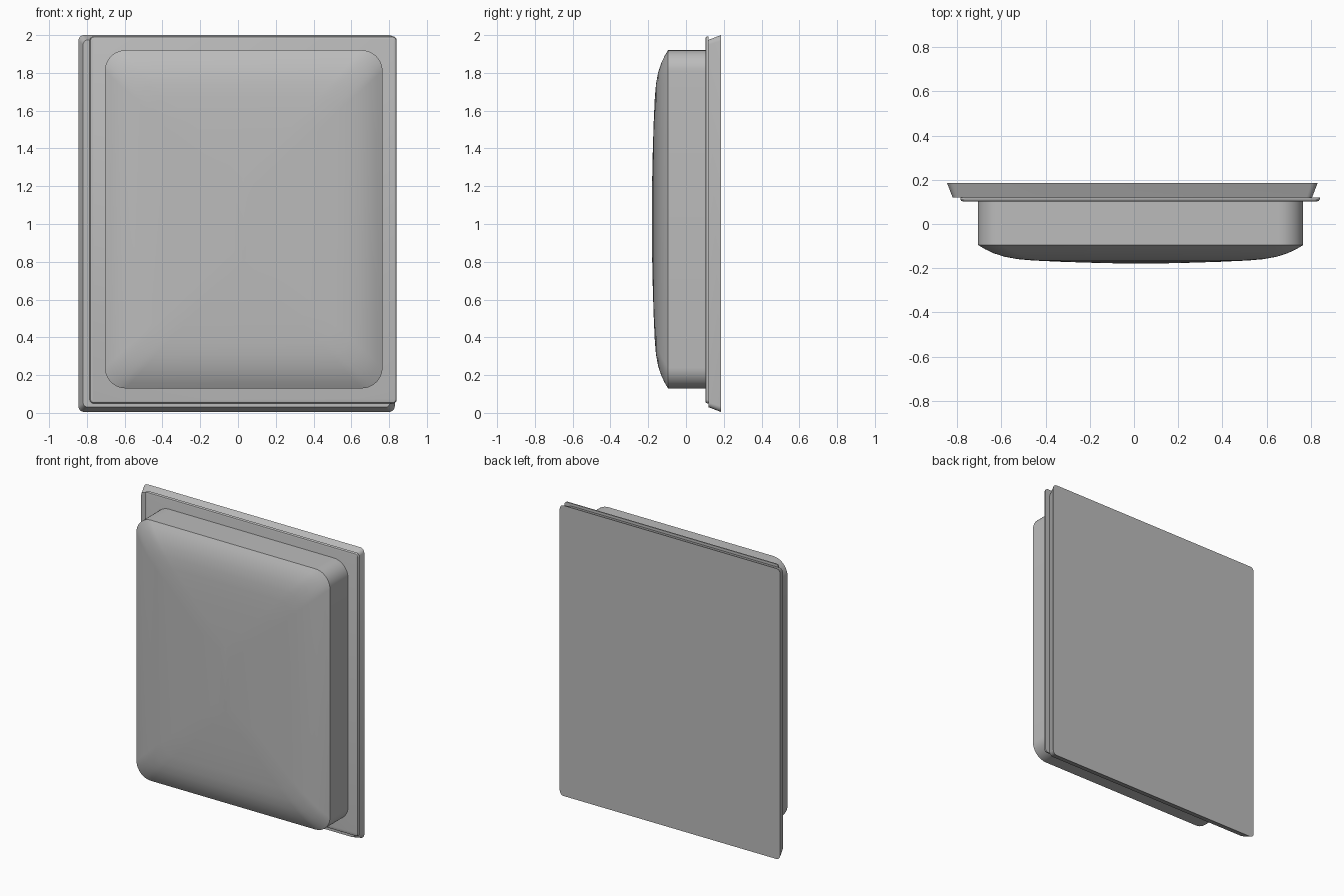
import bpy, math
from math import pi, cos, sin

if "Cube" in bpy.data.objects:
    bpy.data.objects.remove(bpy.data.objects["Cube"])

grey = bpy.data.materials.new("light grey")
grey.use_nodes = True
colour = (0.5, 0.5, 0.5, 1)
grey.diffuse_color = colour
grey.node_tree.nodes["Principled BSDF"].inputs["Base Color"].default_value = colour


def rounded_ring(x0, x1, z0, z1, inset, radius, y, steps):
    """Rounded rectangle in the xz plane, one arc per corner."""
    corners = [(x1, z1, -1, -1), (x0, z1, 1, -1), (x0, z0, 1, 1), (x1, z0, -1, 1)]
    ring = []
    for q, (cx, cz, sx, sz) in enumerate(corners):
        for s in range(steps + 1):
            a = (q + s / steps) * pi / 2
            ring.append((cx + sx * (inset + radius) + radius * cos(a), y,
                         cz + sz * (inset + radius) + radius * sin(a)))
    return ring


def loft(name, bounds, profile, steps):
    """Solid through rings given as (y, inset, corner radius), back to front."""
    verts, faces = [], []
    n = 4 * (steps + 1)
    for y, inset, radius in profile:
        verts += rounded_ring(*bounds, inset, radius, y, steps)
    for r in range(len(profile) - 1):
        for i in range(n):
            j = (i + 1) % n
            faces.append((r * n + i, r * n + j, r * n + n + j, r * n + n + i))
    faces.append(tuple(reversed(range(n))))
    last = (len(profile) - 1) * n
    faces.append(tuple(range(last, last + n)))
    mesh = bpy.data.meshes.new(name)
    mesh.from_pydata(verts, [], faces)
    mesh.materials.append(grey)
    obj = bpy.data.objects.new(name, mesh)
    bpy.context.collection.objects.link(obj)
    bpy.ops.object.select_all(action="DESELECT")
    obj.select_set(True)
    bpy.context.view_layer.objects.active = obj
    bpy.ops.object.shade_smooth_by_angle(angle=math.radians(30))
    return obj


# Flared back plate, wide at the rear
loft("back_plate", (-0.845, 0.83, 0.005, 2.0),
     [(0.185, 0, 0.03), (0.12, 0.025, 0.025)], 5)

# Thin offset flange with a softened front edge
loft("flange", (-0.785, 0.84, 0.05, 1.993),
     [(0.12, 0, 0.02), (0.112, 0, 0.02), (0.105, 0.004, 0.018), (0.102, 0.012, 0.014)], 5)

# Deep cushion: straight walls, then a shallow dome
dome = [(-0.095, 0), (-0.113, 0.03), (-0.132, 0.07), (-0.148, 0.12),
        (-0.159, 0.18), (-0.165, 0.25), (-0.171, 0.38), (-0.176, 0.54), (-0.179, 0.68)]
loft("cushion", (-0.705, 0.765, 0.13, 1.92),
     [(0.105, 0, 0.11)] + [(y, d, max(0.11 - 0.08 * d, 0.05)) for y, d in dome], 10)
